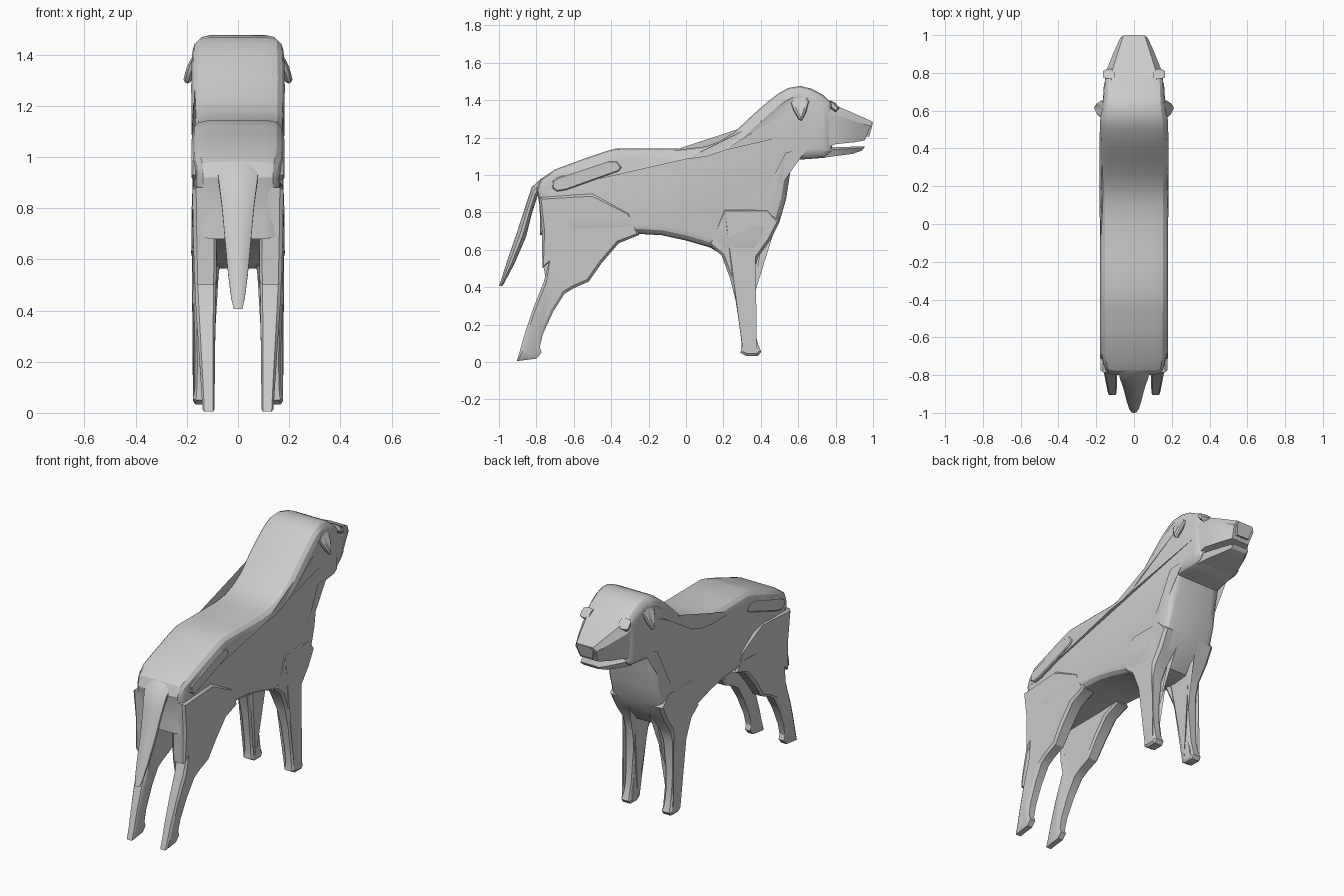
import bpy, bmesh, math
from mathutils import Vector

if "Cube" in bpy.data.objects:
    bpy.data.objects.remove(bpy.data.objects["Cube"])


def finish(name, bm, mirror=False):
    bmesh.ops.recalc_face_normals(bm, faces=bm.faces)
    mesh = bpy.data.meshes.new(name)
    bm.to_mesh(mesh)
    bm.free()
    ob = bpy.data.objects.new(name, mesh)
    bpy.context.collection.objects.link(ob)
    if mirror:
        ob.modifiers.new("mirror", 'MIRROR').use_mirror_merge = False
    bpy.ops.object.select_all(action='DESELECT')
    ob.select_set(True)
    bpy.context.view_layer.objects.active = ob
    bpy.ops.object.shade_smooth_by_angle(angle=math.radians(30))
    return ob


def skin(name, rings, mirror=False):
    """Join rings of equal point count and cap the ends."""
    bm = bmesh.new()
    vs = [[bm.verts.new(p) for p in ring] for ring in rings]
    n = len(vs[0])
    for a, b in zip(vs, vs[1:]):
        for i in range(n):
            bm.faces.new((a[i], a[(i + 1) % n], b[(i + 1) % n], b[i]))
    caps = [bm.faces.new(vs[0]), bm.faces.new(vs[-1])]
    bmesh.ops.triangulate(bm, faces=caps)
    return finish(name, bm, mirror)


def inset(pts, d):
    """Offset a side outline inwards along its corner normals."""
    n = len(pts)
    area = sum(pts[i - 1][0] * pts[i][1] - pts[i][0] * pts[i - 1][1] for i in range(n))
    s = 1 if area > 0 else -1
    out = []
    for i, p in enumerate(pts):
        e1 = (Vector(p) - Vector(pts[i - 1])).normalized()
        e2 = (Vector(pts[(i + 1) % n]) - Vector(p)).normalized()
        t = (e1 + e2).normalized()
        out.append((p[0] - t.y * d * s, p[1] + t.x * d * s))
    return out


def slab(name, pts, inner, outer, layers, mirror=True):
    """Side outline (y, z) given thickness in x with rounded rims."""
    rings = []
    for t, d in layers:
        ring = []
        for (y0, z0), (y, z) in zip(pts, inset(pts, d)):
            a, b = inner(y0, z0), outer(y0, z0)
            ring.append((a + (b - a) * t, y, z))
        rings.append(ring)
    return skin(name, rings, mirror)


def ramp(v, *keys):
    """Piecewise linear lookup."""
    if v <= keys[0][0]:
        return keys[0][1]
    for (a, fa), (b, fb) in zip(keys, keys[1:]):
        if v <= b:
            return fa + (fb - fa) * (v - a) / (b - a)
    return keys[-1][1]


# torso, neck and head in one rounded slab
body = [(-.78, .68), (-.78, .77), (-.785, .85), (-.80, .92), (-.775, .98), (-.70, 1.03),
        (-.55, 1.085), (-.45, 1.12), (-.37, 1.143), (-.2, 1.142), (0, 1.14), (.1, 1.152),
        (.18, 1.18), (.26, 1.23), (.35, 1.315), (.44, 1.395), (.5, 1.44), (.55, 1.466),
        (.61, 1.476), (.67, 1.462), (.73, 1.43), (.79, 1.375), (.785, 1.25), (.78, 1.12),
        (.74, 1.092), (.65, 1.085), (.57, 1.08), (.555, 1.0), (.535, .87), (.5, .75),
        (.45, .65), (.38, .575), (.28, .565), (.19, .575), (.13, .612), (0, .65),
        (-.13, .678), (-.25, .685), (-.4, .68), (-.6, .68)]


def body_w(y, z):
    return ramp(y, (-.8, .16), (-.7, .178), (.4, .183), (.55, .178), (.62, .166), (.8, .158))


half = [(1, .055), (.955, .026), (.85, .008), (.65, 0)]
layers = [((1 - f) / 2, d) for f, d in half] + [((1 + f) / 2, d) for f, d in reversed(half)]
slab("body", body, lambda y, z: -body_w(y, z), body_w, layers, False)

rim = [(0, .014), (.12, 0), (.85, 0), (1, .014)]

# front legs
slab("front_legs",
     [(.12, .63), (.19, .57), (.235, .45), (.265, .33), (.285, .2), (.297, .1), (.292, .05),
      (.32, .033), (.385, .033), (.402, .055), (.385, .095), (.37, .16), (.36, .3),
      (.362, .48), (.385, .56), (.45, .65), (.5, .75), (.44, .82), (.2, .82)],
     lambda y, z: ramp(z, (.04, .105), (.1, .115), (.3, .108), (.5, .085), (.62, .06)),
     lambda y, z: ramp(z, (.04, .176), (.12, .165), (.4, .172), (.7, .182)), rim)

# hind legs with thighs
slab("hind_legs",
     [(-.785, .88), (-.77, .7), (-.768, .5), (-.735, .53), (-.76, .43), (-.82, .28),
      (-.86, .16), (-.885, .07), (-.905, .005), (-.80, .018), (-.772, .05), (-.782, .08),
      (-.765, .15), (-.71, .27), (-.65, .365), (-.6, .395), (-.52, .43), (-.45, .53),
      (-.36, .635), (-.25, .68), (-.3, .8), (-.5, .9)],
     lambda y, z: ramp(z, (0, .092), (.4, .088), (.6, .082)),
     lambda y, z: ramp(z, (0, .138), (.2, .15), (.34, .16), (.5, .17), (.8, .178)), rim)

# raised hip patches
slab("hip_patches",
     [(-.715, .93), (-.69, .912), (-.64, .92), (-.36, 1.02), (-.345, 1.04), (-.37, 1.075),
      (-.42, 1.075), (-.69, .985), (-.715, .965)],
     lambda y, z: .13, lambda y, z: .181, [(0, 0), (.9, 0), (1, .006)])

# drooping ears
slab("ears",
     [(.56, 1.385), (.575, 1.415), (.605, 1.428), (.64, 1.42), (.658, 1.395), (.642, 1.335),
      (.618, 1.287), (.6, 1.3), (.575, 1.345)],
     lambda y, z: ramp(z, (1.29, .185), (1.36, .16), (1.42, .14)),
     lambda y, z: ramp(z, (1.29, .213), (1.34, .202), (1.43, .165)),
     [(0, .006), (.4, 0), (.8, .004), (1, .016)])


def block(name, sections):
    """Faceted tapering block from (y_top, y_bottom, z_low, z_high, w_low, w_high)."""
    rings = []
    for yt, yb, z0, z1, w0, w1 in sections:
        zm, ym = z0 + (z1 - z0) * .75, yb + (yt - yb) * .75
        rings.append([(-w0, yb, z0), (w0, yb, z0), (w1, ym, zm), (w1 * .78, yt, z1),
                      (-w1 * .78, yt, z1), (-w1, ym, zm)])
    return skin(name, rings)


# muzzle, nose and lower jaw
block("muzzle", [(.74, .74, 1.14, 1.41, .145, .155), (.805, .80, 1.165, 1.37, .14, .15),
                 (.92, .90, 1.175, 1.32, .095, .105), (.998, .955, 1.185, 1.285, .06, .072)])
block("nose", [(.96, .94, 1.21, 1.298, .045, .06), (1.0, .98, 1.205, 1.28, .04, .056)])
block("lower_jaw", [(.72, .72, 1.09, 1.16, .13, .145), (.80, .79, 1.10, 1.148, .115, .13),
                    (.90, .89, 1.113, 1.152, .08, .09), (.957, .94, 1.13, 1.152, .05, .062)])

# small brow bumps at the eyes
slab("brows", [(.77, 1.36), (.77, 1.40), (.80, 1.385), (.82, 1.355), (.80, 1.335)],
     lambda y, z: .10, lambda y, z: .165, [(0, 0), (.7, 0), (1, .01)])

# tail: front and back edge of each section, then half width
tail = [((-.74, .93), (-.77, .985), .085), ((-.795, .885), (-.825, .935), .08),
        ((-.825, .79), (-.863, .82), .066), ((-.855, .67), (-.905, .69), .054),
        ((-.915, .53), (-.955, .545), .04), ((-.96, .445), (-.985, .45), .028),
        ((-.98, .408), (-1.0, .405), .018)]
rings = []
for f, b, w in tail:
    c, r = (Vector(f) + Vector(b)) / 2, (Vector(b) - Vector(f)) / 2
    ring = []
    for k in range(10):
        a = math.tau * k / 10
        p = c + r * math.sin(a + math.pi / 10)
        ring.append((w * math.cos(a + math.pi / 10), p.x, p.y))
    rings.append(ring)
skin("tail", rings)
